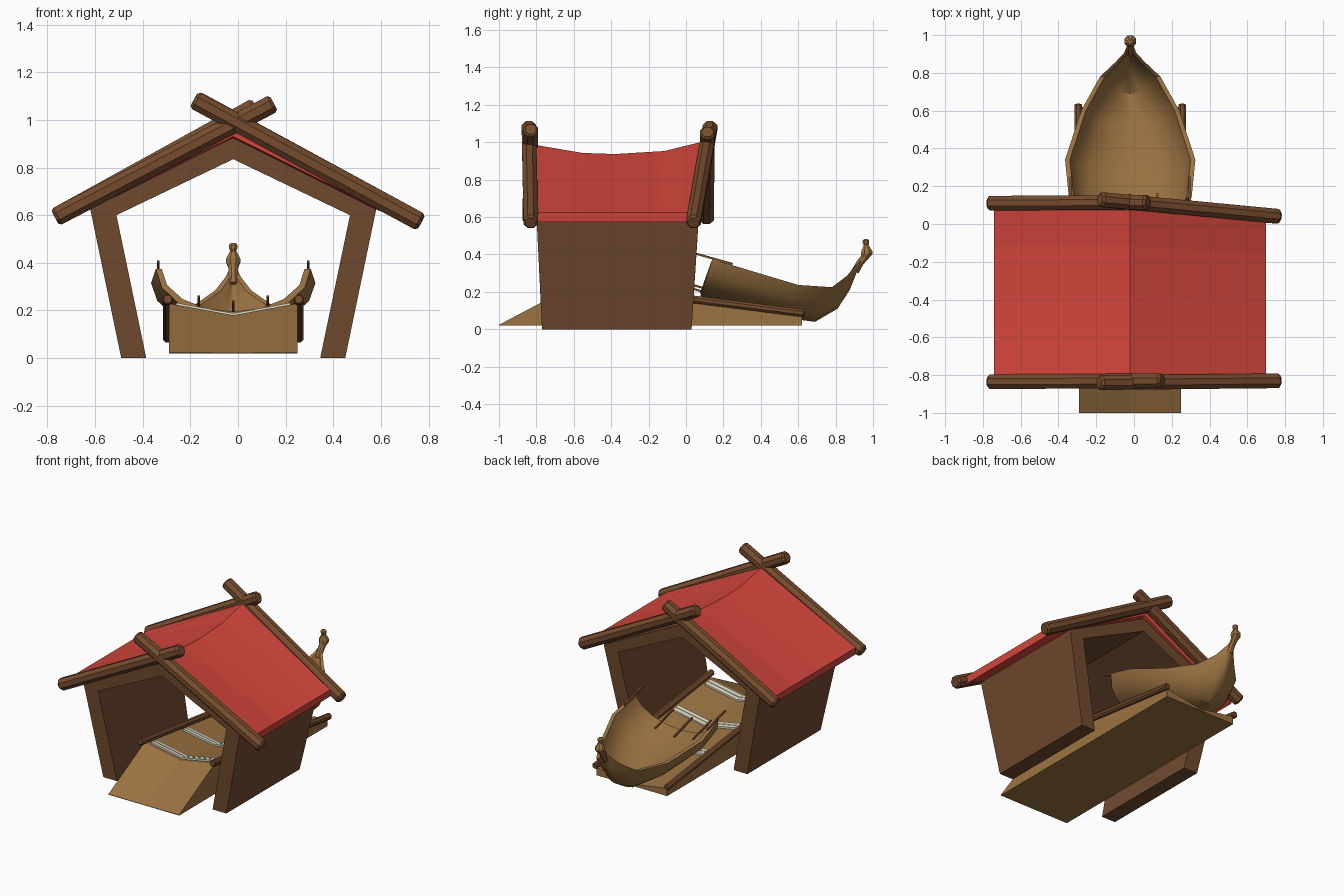
import bpy, bmesh, math
from mathutils import Vector

if "Cube" in bpy.data.objects:
    bpy.data.objects.remove(bpy.data.objects["Cube"])

CX = -0.02  # symmetry line of the building, slipway and boat


def mat(name, r, g, b):
    m = bpy.data.materials.new(name)
    m.diffuse_color = [((c / 255 + 0.055) / 1.055) ** 2.4 for c in (r, g, b)] + [1]
    m.use_nodes = True
    m.node_tree.nodes["Principled BSDF"].inputs["Base Color"].default_value = m.diffuse_color
    return m


WALL = mat("wall brown", 112, 74, 46)
LOG = mat("log brown", 118, 76, 46)
TAN = mat("tan wood", 156, 115, 66)
RED = mat("roof red", 212, 70, 60)
CREAM = mat("cream", 224, 220, 198)


def loft(name, rings, material, smooth=None):
    """Closed solid through equal-length rings of points."""
    bm = bmesh.new()
    vs = [[bm.verts.new(p) for p in ring] for ring in rings]
    n = len(rings[0])
    for a, b in zip(vs, vs[1:]):
        for i in range(n):
            j = (i + 1) % n
            bm.faces.new((a[i], a[j], b[j], b[i]))
    bm.faces.new(vs[0])
    bm.faces.new(vs[-1])
    bmesh.ops.remove_doubles(bm, verts=bm.verts, dist=1e-5)
    bmesh.ops.recalc_face_normals(bm, faces=bm.faces)
    me = bpy.data.meshes.new(name)
    bm.to_mesh(me)
    bm.free()
    me.materials.append(material)
    ob = bpy.data.objects.new(name, me)
    bpy.context.collection.objects.link(ob)
    if smooth:
        bpy.ops.object.select_all(action='DESELECT')
        ob.select_set(True)
        bpy.context.view_layer.objects.active = ob
        bpy.ops.object.shade_smooth_by_angle(angle=math.radians(smooth))
    return ob


def circle(c, axis, r, sides):
    u = Vector((0, 1, 0)) if abs(axis.y) < 0.9 else Vector((1, 0, 0))
    u = (u - axis * u.dot(axis)).normalized()
    v = axis.cross(u)
    turn = math.pi / sides
    return [c + r * (u * math.cos(turn + k * 2 * math.pi / sides) +
                     v * math.sin(turn + k * 2 * math.pi / sides)) for k in range(sides)]


def log(name, p, q, r, sides=8, material=LOG):
    """Straight log with chamfered ends."""
    p, q = Vector(p), Vector(q)
    d = (q - p).normalized()
    ch = r * 0.3
    stops = [(p, r * .75), (p + d * ch, r), (q - d * ch, r), (q, r * .75)]
    loft(name, [circle(c, d, rr, sides) for c, rr in stops], material)


# Leaning walls and rafters: one half profile mirrored, ends splayed with height
half_out = [(.47, 0), (.60, .625), (0, .925)]
half_in = [(.365, 0), (.49, .60), (0, .835)]


def mirrored(h):
    return [(-x, z) for x, z in h] + [(x, z) for x, z in reversed(h[:-1])]


profile = mirrored(half_out) + mirrored(half_in)[::-1]
ends = [(-.77, -.80), (.03, .07)]
loft("walls_and_rafters",
     [[(x + CX, lo + (hi - lo) * min(z / .62, 1), z) for x, z in profile]
      for lo, hi in ends], WALL)

# Sagging roof, its back edge slanting forward on the right
rings = []
for t, ridge in [(0, .985), (.28, .943), (.48, .937), (.78, .953), (1, 1.0)]:
    ring = []
    for x, z in [(-.72, .625), (0, ridge), (.72, .625),
                 (.715, .575), (0, ridge - .055), (-.715, .575)]:
        back = .075 - max(x, 0) * .07
        ring.append((x + CX, -.80 + t * (back + .80), z))
    rings.append(ring)
loft("roof", rings, RED)

# Crossed gable logs, front and back
log("front_gable_log_left", (-.768, -.835, .59), (.15, -.83, 1.07), .042)
log("front_gable_log_right", (.768, -.83, .57), (-.185, -.84, 1.085), .042)
log("back_gable_log_left", (-.768, .11, .59), (.075, .115, 1.055), .042)
log("back_gable_log_right", (.768, .04, .57), (-.18, .13, 1.085), .042)

# Slipway with a shallow V-shaped top
W = .27
loft("slipway", [[(CX - W, y, .02), (CX + W, y, .02), (CX + W, y, edge),
                  (CX, y, mid), (CX - W, y, edge)]
                 for y, edge, mid in [(-1, .024, .022), (-.61, .23, .18), (.62, .075, .03)]], TAN)

# Rail logs along the slipway
for s, side in ((-1, "left"), (1, "right")):
    log("slipway_rail_" + side, (CX + s * .275, -.65, .247), (CX + s * .275, .635, .085), .022)

# Cream cross slats following the V, in close pairs
for i, y0 in enumerate((-.58, -.23, .12)):
    for k in (0, 1):
        y = y0 + k * .032
        rings = []
        for x in (-.24, 0, .24):
            def top(yy):
                return .18 + abs(x) / W * .05 - (yy + .61) * .124
            rings.append([(CX + x, y, top(y) - .01), (CX + x, y + .027, top(y + .027) - .01),
                          (CX + x, y + .027, top(y + .027) + .012), (CX + x, y, top(y) + .012)])
        loft(f"slat_{i + 1}_{k + 1}", rings, CREAM)

# Unfinished boat hull: gunwale y, z, half width, then keel y, z
stations = [(.14, .375, .325, .075, .17), (.34, .315, .345, .27, .12),
            (.60, .237, .26, .52, .062), (.78, .225, .16, .69, .04),
            (.86, .285, .075, .81, .11), (.905, .34, .033, .875, .21),
            (.935, .365, .02, .925, .335)]
rings = []
for gy, gz, w, ky, kz in stations:
    outer, inner = [], []
    th = min(.025, w * .6)
    for i in range(9):
        a = math.radians(-90 + i * 22.5)
        f = 1 - math.cos(a)
        y = ky + (gy - ky) * f
        outer.append((CX + w * math.sin(a), y, kz + (gz - kz) * f))
        inner.append((CX + (w - th) * math.sin(a), y, kz + th + (gz - kz - th) * f))
    rings.append(outer + inner[::-1])
loft("boat_hull", rings, TAN, 35)

# Bow post with turned finial
post = [(.905, .31, .022), (.93, .355, .021), (.953, .383, .022), (.967, .402, .033),
        (.967, .418, .032), (.963, .45, .014), (.962, .463, .019), (.962, .475, .019),
        (.962, .484, .010)]
rings = []
for i, (y, z, r) in enumerate(post):
    axis = Vector((0, .5, .85)).normalized() if i < 3 else Vector((0, 0, 1))
    rings.append(circle(Vector((CX, y, z)), axis, r, 8))
loft("bow_post", rings, TAN)

# Loose stringers sticking out of the open end of the hull
for i, (x, y, z) in enumerate([(-.315, .05, .405), (-.145, -.04, .258), (0, -.04, .238),
                               (.145, -.04, .258), (.315, .05, .405)]):
    log(f"stringer_{i + 1}", (CX + x, y, z), (CX + x, y + .2, z - .056), .008, 4)
